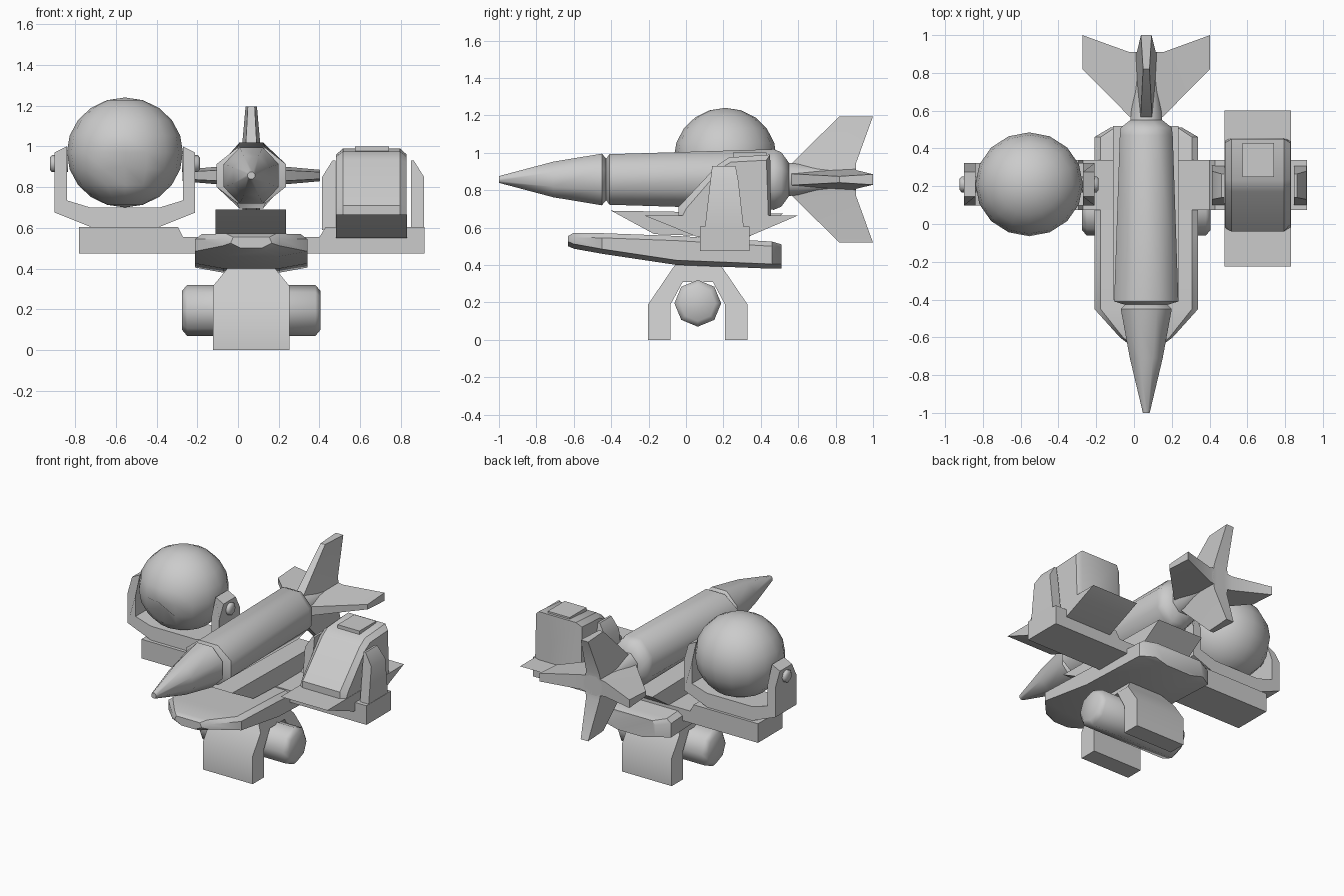
import bpy, bmesh, math
from mathutils import Vector

old = bpy.data.objects.get("Cube")
if old:
    bpy.data.objects.remove(old, do_unlink=True)

grey = bpy.data.materials.new("light_grey")
grey.use_nodes = True
COLOR = (0.6, 0.6, 0.6, 1)
grey.diffuse_color = COLOR
grey.node_tree.nodes["Principled BSDF"].inputs["Base Color"].default_value = COLOR


def finish(name, bm, angle=50):
    bmesh.ops.recalc_face_normals(bm, faces=bm.faces)
    mesh = bpy.data.meshes.new(name)
    bm.to_mesh(mesh)
    bm.free()
    mesh.materials.append(grey)
    obj = bpy.data.objects.new(name, mesh)
    bpy.context.collection.objects.link(obj)
    bpy.ops.object.select_all(action='DESELECT')
    obj.select_set(True)
    bpy.context.view_layer.objects.active = obj
    bpy.ops.object.shade_smooth_by_angle(angle=math.radians(angle))
    return obj


def loft(name, rings, angle=50):
    """Skin a list of equal point rings and cap both ends."""
    bm = bmesh.new()
    loops = [[bm.verts.new(p) for p in ring] for ring in rings]
    n = len(loops[0])
    for a, b in zip(loops, loops[1:]):
        for i in range(n):
            j = (i + 1) % n
            bm.faces.new((a[i], a[j], b[j], b[i]))
    bm.faces.new(loops[0])
    bm.faces.new(loops[-1])
    return finish(name, bm, angle)


def prism_y(profile, y0, y1):
    return [[(x, y, z) for x, z in profile] for y in (y0, y1)]


def prism_x(profile, x0, x1):
    return [[(x, y, z) for y, z in profile] for x in (x0, x1)]


def circle_x(x, y, z, r, n=8):
    return [(x, y + r * math.cos(math.tau * i / n), z + r * math.sin(math.tau * i / n))
            for i in range(n)]


MID = 0.065   # x of the central axis

# Arched foot, narrowing at the crown
half = [(0.265, 0), (0.265, 0.19), (0.18, 0.315), (0.115, 0.41)]
inner = [(0.08, 0.31), (0.145, 0.19), (0.145, 0)]
arch = ([(0.063 + u, z) for u, z in half] + [(0.063 - u, z) for u, z in reversed(half)]
        + [(0.063 - u, z) for u, z in reversed(inner)] + [(0.063 + u, z) for u, z in inner])
loft("arched_foot", [[(MID + s * (0.11 if z > 0.4 else 0.187), y, z) for y, z in arch]
                     for s in (-1, 1)])

# Axle drum with bevelled ends
loft("axle_drum", [circle_x(x, 0.063, 0.195, r) for x, r in
                   ((-0.275, 0.095), (-0.25, 0.125), (0.38, 0.125), (0.405, 0.095))])

# Boat shaped deck: y, half width, top, bottom
deck = [(-0.63, 0.1, 0.555, 0.5), (-0.6, 0.14, 0.572, 0.487), (-0.45, 0.275, 0.57, 0.46),
        (-0.05, 0.275, 0.555, 0.4), (0.46, 0.275, 0.525, 0.38), (0.51, 0.19, 0.51, 0.38)]
rings = []
for y, w, t, b in deck:
    side = [(w * 0.88, t), (w, t - 0.025), (w, b + 0.025), (w * 0.5, b)]
    rings.append([(MID + u, y, z) for u, z in side]
                 + [(MID - u, y, z) for u, z in reversed(side)])
loft("deck", rings, 35)

# Crossbar with raised ends
bar = [(-0.78, 0.475), (0.915, 0.475), (0.915, 0.605), (0.43, 0.605), (0.4, 0.555),
       (-0.27, 0.555), (-0.295, 0.605), (-0.78, 0.605)]
loft("crossbar", prism_y(bar, 0.075, 0.34), 30)

# Wedge ended cradles under the rocket and the cabin
loft("rocket_cradle", prism_x([(-0.4, 0.69), (-0.17, 0.565), (0.33, 0.545), (0.52, 0.675)],
                              -0.11, 0.235), 30)
loft("cabin_cradle", prism_x([(-0.225, 0.665), (0.06, 0.55), (0.33, 0.55), (0.6, 0.665)],
                             0.48, 0.83), 30)

# Cabin: sloped front, chamfered roof edges
cabin = [(-0.04, 0.66), (-0.04, 0.71), (0.17, 0.935), (0.23, 0.975), (0.45, 0.99), (0.455, 0.66)]
inset = [(-0.02, 0.66), (0.0, 0.7), (0.19, 0.92), (0.24, 0.95), (0.43, 0.96), (0.44, 0.66)]
loft("cabin", [[(0.482, y, z) for y, z in inset], [(0.515, y, z) for y, z in cabin],
               [(0.795, y, z) for y, z in cabin], [(0.828, y, z) for y, z in inset]], 35)
hatch = [(0.575, 0.25), (0.74, 0.25), (0.74, 0.43), (0.575, 0.43)]
loft("roof_hatch", [[(x, y, z) for x, y in hatch] for z in (0.97, 1.0)], 30)

# Tapered posts either side of the cabin
for name, s in (("cabin_post_right", -1), ("cabin_post_left", 1)):
    rings = []
    for y0, y1, z, reach in ((0.1, 0.31, 0.59, 0.25), (0.13, 0.28, 0.85, 0.25),
                             (0.14, 0.265, 0.93, 0.2)):
        rings.append([(0.663 + s * u, y, z) for u, y in
                      ((0.185, y0), (reach, y0), (reach, y1), (0.185, y1))])
    loft(name, rings, 35)

# Sphere with a dish in the front
CX, CY = -0.555, 0.21
bm = bmesh.new()
bmesh.ops.create_uvsphere(bm, u_segments=16, v_segments=10, radius=1)
dish = min(bm.verts, key=lambda v: (v.co - Vector((0, -0.95, -0.31))).length)
dish.co *= 0.8
for v in bm.verts:
    v.co = Vector((CX + v.co.x * 0.285, CY + v.co.y * 0.275, 0.97 + v.co.z * 0.27))
finish("sphere", bm, 120)

# Yoke holding the sphere, arms narrowing at the top
outer = [(0.17, 0.605), (0.345, 0.675), (0.345, 0.88), (0.345, 0.97), (0.285, 1.0)]
inside = [(0.285, 0.88), (0.285, 0.735), (0.17, 0.7)]
right = outer + inside
yoke = right + [(-u, z) for u, z in reversed(right)]
loft("yoke", [[(CX + u, CY + s * (0.065 if z > 0.95 else 0.112), z) for u, z in yoke]
              for s in (-1, 1)], 35)
for name, s in (("yoke_pin_right", -1), ("yoke_pin_left", 1)):
    loft(name, [circle_x(CX + s * u, CY, 0.915, r) for u, r in
                ((0.28, 0.042), (0.358, 0.042), (0.368, 0.03))])

# Rocket sections along y: position, half width, half height
AXIS = 0.857


def rocket(name, sections):
    k = math.pi / 8
    loft(name, [[(MID + w * math.cos(k + i * 2 * k) / math.cos(k), y,
                  AXIS + h * math.sin(k + i * 2 * k) / math.cos(k)) for i in range(8)]
                for y, w, h in sections])


rocket("rocket_nose", [(-1.0, 0.018, 0.018), (-0.71, 0.087, 0.095), (-0.45, 0.135, 0.138),
                       (-0.42, 0.105, 0.105)])
rocket("rocket_body", [(-0.43, 0.105, 0.105), (-0.41, 0.17, 0.135), (0.47, 0.14, 0.162),
                       (0.51, 0.135, 0.145), (0.55, 0.085, 0.09)])
rocket("rocket_tail", [(0.54, 0.085, 0.09), (0.7, 0.07, 0.07), (0.91, 0.065, 0.065)])

# Four swept fins
for name, turn in (("fin_left", 0), ("fin_top", 1), ("fin_right", 2), ("fin_bottom", 3)):
    c, s = (1, 0, -1, 0)[turn], (0, 1, 0, -1)[turn]
    rings = []
    for r, y0, y1, t in ((0.03, 0.53, 0.91, 0.06), (0.09, 0.57, 0.91, 0.05),
                         (0.338, 0.82, 1.0, 0.028)):
        rings.append([(MID + r * c - h * s, y, AXIS + r * s + h * c) for y, h in
                      ((y0, -t * 0.6), (y1, -t), (y1, t), (y0, t * 0.6))])
    loft(name, rings, 40)
